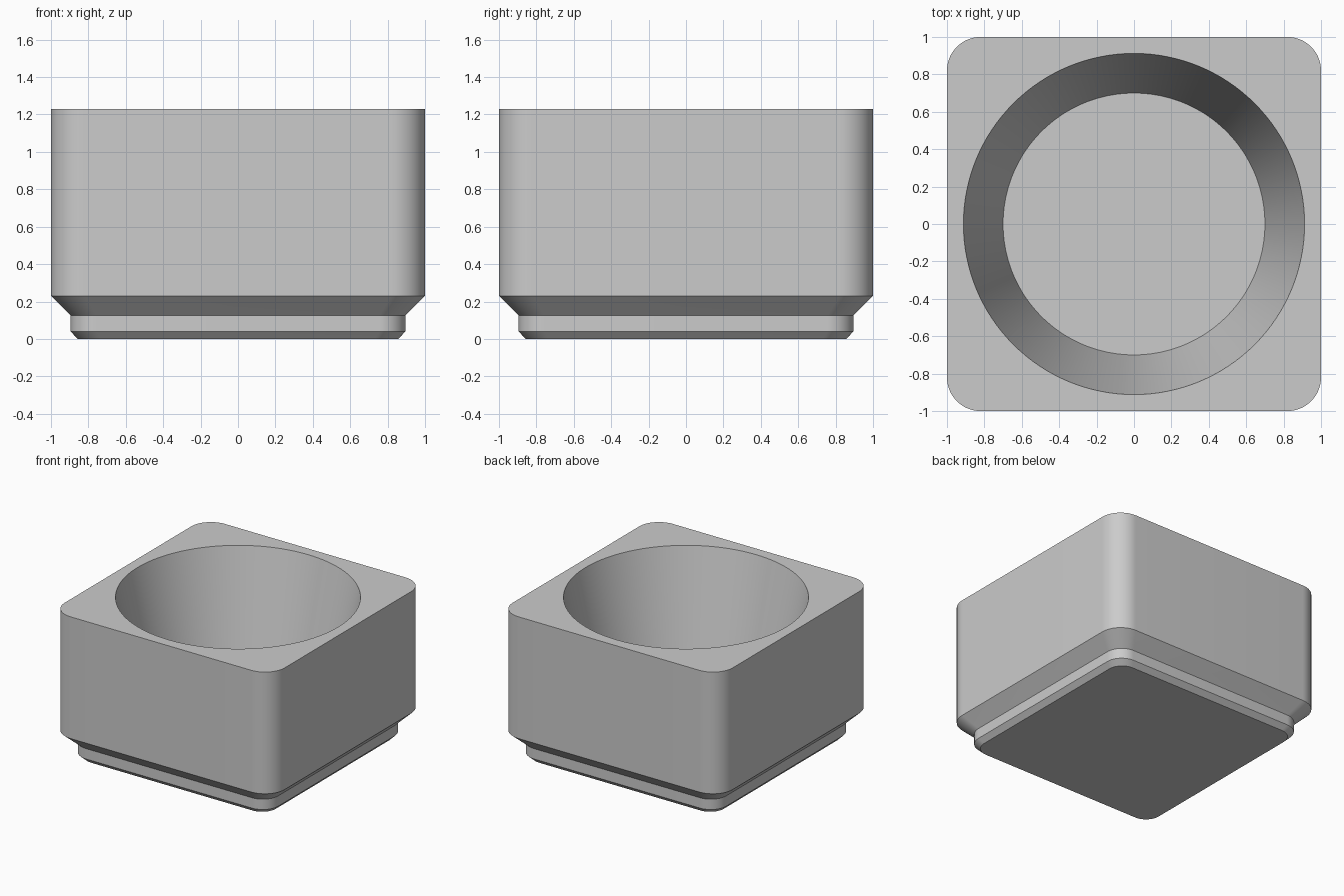
import bpy, bmesh, math

if "Cube" in bpy.data.objects:
    bpy.data.objects.remove(bpy.data.objects["Cube"])

TAU = 2 * math.pi
CORNER_STEPS = 16
FLOOR_Z, TOP_Z = 0.25, 1.23
FLOOR_RADIUS, RIM_RADIUS = 0.70, 0.912

# (height, half width, corner radius) from the foot up to the rim
SECTIONS = [
    (0.00, 0.857, 0.125),
    (0.04, 0.895, 0.14),
    (0.125, 0.895, 0.14),
    (0.23, 1.00, 0.18),
    (TOP_Z, 1.00, 0.18),
]


def make_material(name, value):
    mat = bpy.data.materials.new(name)
    mat.use_nodes = True
    colour = (value, value, value, 1)
    mat.diffuse_color = colour
    mat.node_tree.nodes["Principled BSDF"].inputs["Base Color"].default_value = colour
    return mat


def rounded_square(half, radius):
    points = []
    for corner in range(4):
        diagonal = math.pi / 4 + corner * math.pi / 2
        reach = (half - radius) * math.sqrt(2)
        cx, cy = reach * math.cos(diagonal), reach * math.sin(diagonal)
        for step in range(CORNER_STEPS + 1):
            a = (corner + step / CORNER_STEPS) * math.pi / 2
            points.append((cx + radius * math.cos(a), cy + radius * math.sin(a)))
    return points


def circle(radius, count=128):
    return [(radius * math.cos(TAU * i / count), radius * math.sin(TAU * i / count))
            for i in range(count)]


def loft(name, rings):
    """Closed solid skinned through a stack of (height, outline) rings."""
    bm = bmesh.new()
    loops = [[bm.verts.new((x, y, z)) for x, y in outline] for z, outline in rings]
    for low, high in zip(loops, loops[1:]):
        for i in range(len(low)):
            j = (i + 1) % len(low)
            bm.faces.new((low[i], low[j], high[j], high[i]))
    bm.faces.new(loops[0][::-1])
    bm.faces.new(loops[-1])
    mesh = bpy.data.meshes.new(name)
    bm.to_mesh(mesh)
    bm.free()
    obj = bpy.data.objects.new(name, mesh)
    bpy.context.collection.objects.link(obj)
    return obj


# Square body with its stepped, chamfered foot
body = loft("square_cup", [(z, rounded_square(h, r)) for z, h, r in SECTIONS])
body.data.materials.append(make_material("light grey", 0.6))

# Tapered round cavity, continued past the rim for a clean cut
slope = (RIM_RADIUS - FLOOR_RADIUS) / (TOP_Z - FLOOR_Z)
cutter = loft("cavity_cutter", [
    (FLOOR_Z, circle(FLOOR_RADIUS)),
    (TOP_Z + 0.1, circle(RIM_RADIUS + 0.1 * slope)),
])
cutter.hide_render = True
cut = body.modifiers.new("cavity", 'BOOLEAN')
cut.operation = 'DIFFERENCE'
cut.solver = 'EXACT'
cut.object = cutter

bpy.ops.object.select_all(action='DESELECT')
body.select_set(True)
bpy.context.view_layer.objects.active = body
bpy.ops.object.modifier_apply(modifier=cut.name)
bpy.data.objects.remove(cutter)

# Smooth round walls, crisp rims and chamfers
bpy.ops.object.shade_smooth_by_angle(angle=math.radians(30))
